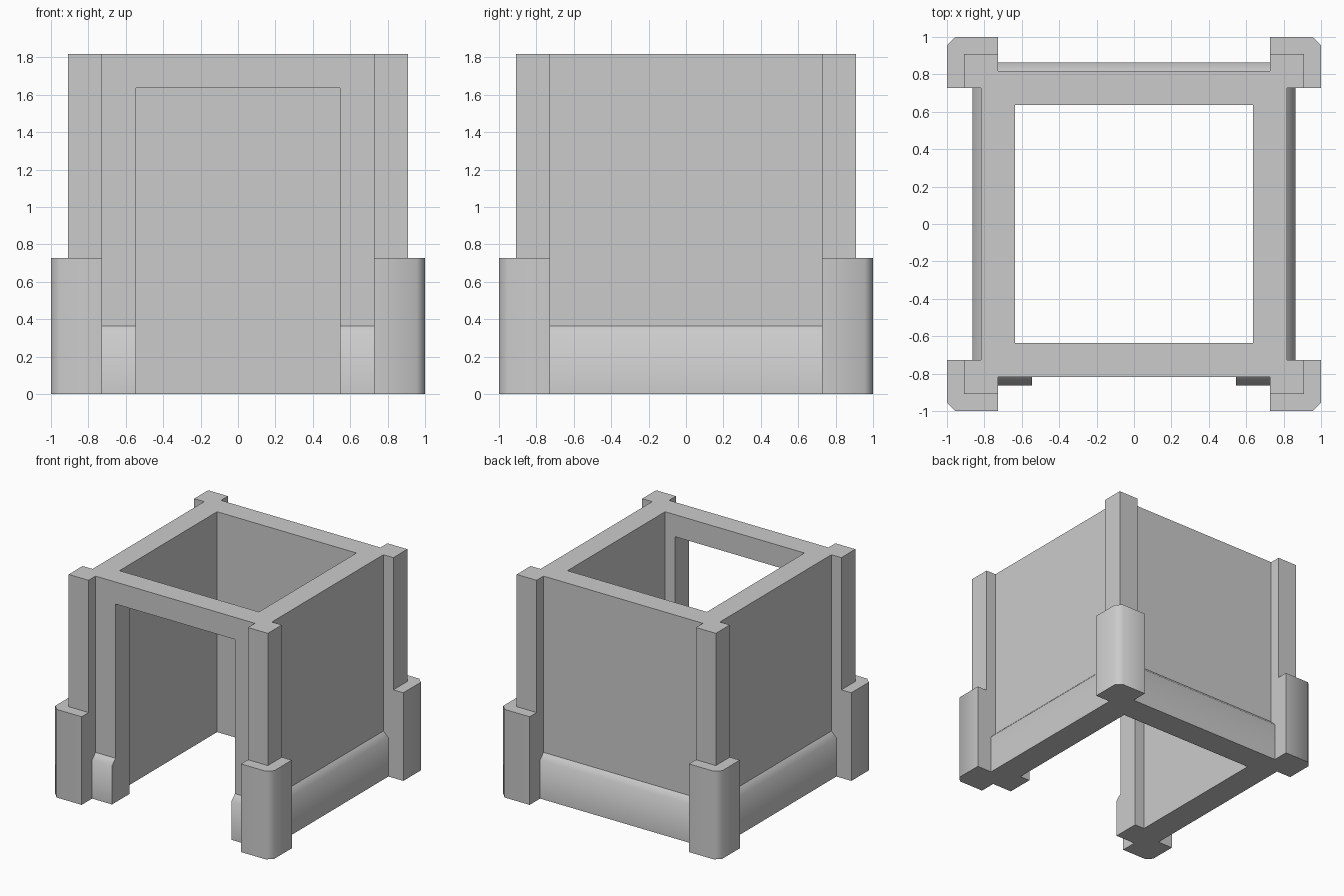
import bpy, bmesh, math
from mathutils import Matrix, Vector

if "Cube" in bpy.data.objects:
    bpy.data.objects.remove(bpy.data.objects["Cube"])

U = 1 / 11  # design module: the whole footprint is 22 modules wide


def prism(name, pts, lo, hi, matrix=None, mirror=(False, False), smooth=False):
    """Extrude a closed outline (in modules) from lo to hi along local z."""
    bm = bmesh.new()
    face = bm.faces.new([bm.verts.new((x * U, y * U, lo * U)) for x, y in pts])
    top = bmesh.ops.extrude_face_region(bm, geom=[face])["geom"]
    bmesh.ops.translate(bm, vec=Vector((0, 0, (hi - lo) * U)),
                        verts=[g for g in top if isinstance(g, bmesh.types.BMVert)])
    if matrix:
        bm.transform(matrix)
    bmesh.ops.recalc_face_normals(bm, faces=bm.faces[:])
    mesh = bpy.data.meshes.new(name)
    bm.to_mesh(mesh)
    bm.free()
    if smooth:
        mesh.shade_smooth()
        mesh.set_sharp_from_angle(angle=math.radians(50))
    obj = bpy.data.objects.new(name, mesh)
    bpy.context.collection.objects.link(obj)
    if any(mirror):
        mod = obj.modifiers.new("Mirror", "MIRROR")
        mod.use_axis = (mirror[0], mirror[1], False)
        mod.use_mirror_merge = False
    return obj


def rect(x0, x1, y0, y1):
    return [(x0, y0), (x1, y0), (x1, y1), (x0, y1)]


# Square wall shell, open at top and bottom, with a doorway in the front
walls = prism("walls", rect(-9, 9, -9, 9), 0, 20)
cutters = [prism("room_cutter", rect(-7, 7, -7, 7), -2, 22),
           prism("doorway_cutter", rect(-6, 6, -11, -5), -2, 18)]
for c in cutters:
    mod = walls.modifiers.new(c.name, "BOOLEAN")
    mod.operation, mod.solver, mod.object = "DIFFERENCE", "EXACT", c
    bpy.context.view_layer.objects.active = walls
    bpy.ops.object.modifier_apply(modifier=mod.name)
    bpy.data.objects.remove(c)

# Corner posts and chamfered plinths wrap around the wall corners
inner = [(8, 9), (9, 9), (9, 8)]
prism("corner_posts", inner + [(10, 8), (10, 10), (8, 10)], 8, 20, mirror=(True, True))
prism("corner_plinths", inner + [(11, 8), (11, 10.5), (10.5, 11), (8, 11)],
      0, 8, mirror=(True, True), smooth=True)

# Skirting boards with a bevelled top edge: profile is (distance out, height)
board = [(9, 0), (9.5, 0), (9.5, 3.5), (9, 4)]
# local x -> outward +x, local y -> up, local z -> along -y
side = Matrix.Rotation(math.pi / 2, 4, "X")
prism("side_skirting", board, -8, 8, side, (True, False), True)
prism("back_skirting", board, -8, 8, Matrix.Rotation(math.pi / 2, 4, "Z") @ side, smooth=True)
prism("front_skirting", board, 6, 8, Matrix.Rotation(-math.pi / 2, 4, "Z") @ side,
      (True, False), True)
